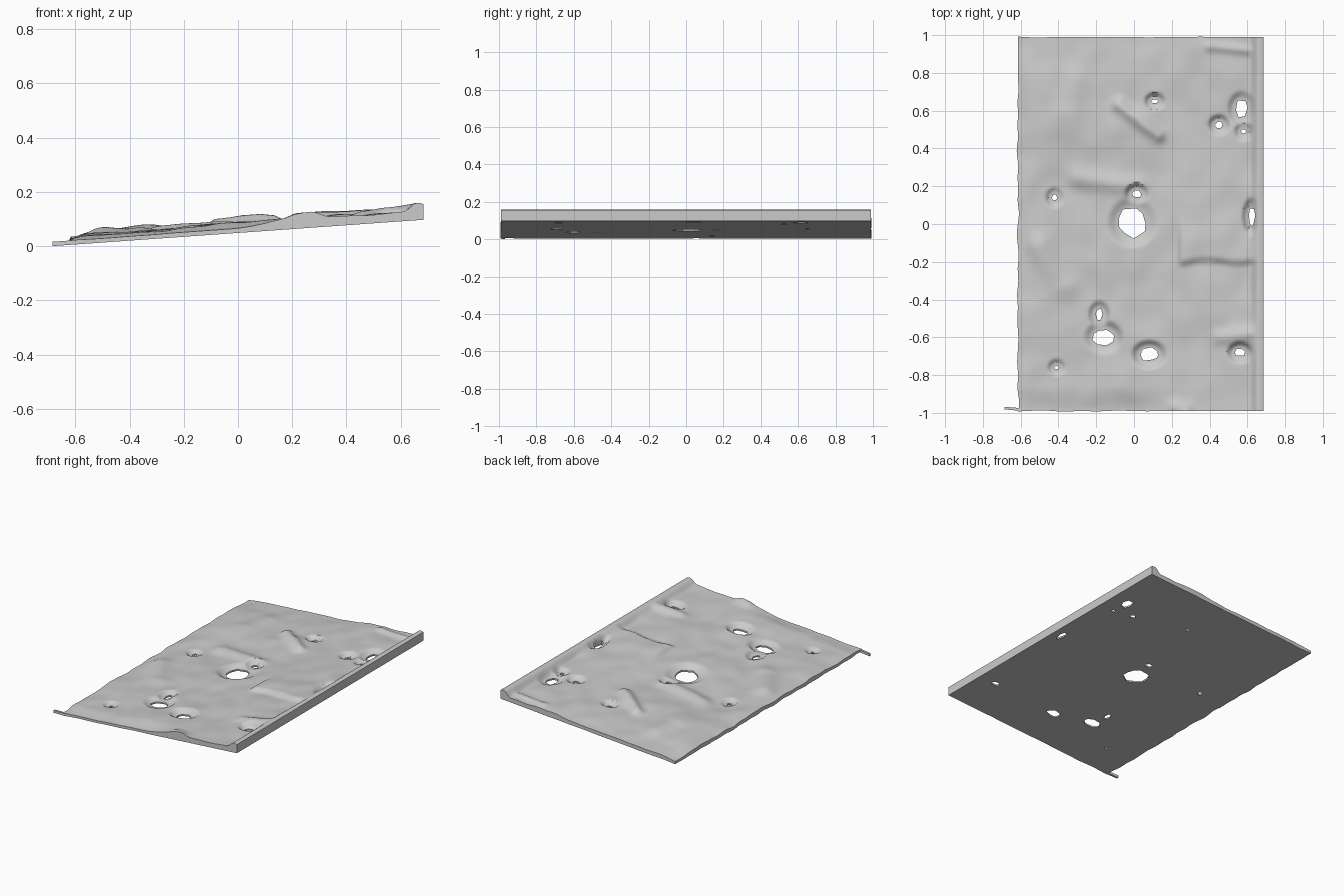
import bpy, bmesh, math, random
from mathutils import Vector, noise

random.seed(4)
if "Cube" in bpy.data.objects:
    bpy.data.objects.remove(bpy.data.objects["Cube"], do_unlink=True)

NX, NY = 120, 170
LEFT, RIGHT, HALF = -0.615, 0.685, 0.99
FULL = 0.064

stone = bpy.data.materials.new("light grey stone")
stone.use_nodes = True
stone.diffuse_color = (0.6, 0.6, 0.6, 1)
bsdf = stone.node_tree.nodes["Principled BSDF"]
bsdf.inputs["Base Color"].default_value = (0.6, 0.6, 0.6, 1)
bsdf.inputs["Roughness"].default_value = 0.8

# Holes: x, y, half width, half depth
HOLES = [
    (-0.01, 0.01, 0.08, 0.08), (0.57, 0.61, 0.035, 0.05),
    (0.45, 0.525, 0.022, 0.018), (0.58, 0.49, 0.014, 0.014),
    (0.11, 0.65, 0.02, 0.012), (0.015, 0.16, 0.026, 0.02),
    (0.625, 0.04, 0.016, 0.055), (-0.185, -0.48, 0.02, 0.034),
    (-0.16, -0.6, 0.058, 0.046), (0.08, -0.69, 0.05, 0.036),
    (0.56, -0.68, 0.03, 0.02), (-0.42, 0.14, 0.014, 0.018),
    (-0.41, -0.76, 0.012, 0.01),
]
# Ridges: start, end, width, height
RIDGES = [
    ((-0.08, 0.63), (0.13, 0.47), 0.035, 0.026),
    ((-0.3, 0.24), (0.02, 0.2), 0.05, 0.018),
    ((0.4, 0.94), (0.6, 0.92), 0.025, 0.014),
    ((-0.5, -0.12), (-0.38, -0.32), 0.07, 0.022),
    ((-0.35, 0.6), (-0.3, 0.75), 0.08, 0.014),
    ((0.46, -0.6), (0.62, -0.58), 0.04, 0.018),
    ((0.22, -0.97), (0.27, -0.99), 0.04, 0.02),
]


def step(a, b, v):
    k = min(1, max(0, (v - a) / (b - a)))
    return k * k * (3 - 2 * k)


def base(x):
    return 0.071 * (x + RIGHT)


def ridge(x, y, start, end, width, height):
    p, a, b = Vector((x, y)), Vector(start), Vector(end)
    k = min(1, max(0, (p - a).dot(b - a) / (b - a).length_squared))
    d = (p - a - (b - a) * k).length / width
    return height * math.exp(-d * d)


def thickness(x, y):
    n = noise.noise(Vector((x * 3, y * 3, 1.7)))
    m = noise.noise(Vector((x * 9, y * 7, 5.1)))
    t = 0.034 + 0.016 * n + 0.007 * m
    t += sum(ridge(x, y, *r) for r in RIDGES)
    # raised shelf with a steep front and left face
    t += 0.02 * step(0.22, 0.26, x) * step(-0.225, -0.17, y + 0.02 * m) * step(0.1, -0.1, y)
    # worn front, back and left margins
    front = step(-0.86, -0.99, y) * step(0.22, -0.02, x)
    t += (0.013 - t) * 0.85 * front
    back = step(0.9, 0.99, y) * step(0.35, 0.1, x)
    t += (0.02 - t) * 0.5 * back
    t += (0.02 + 0.012 * m - t) * 0.7 * step(-0.54, LEFT, x)
    # hollows around the holes
    for hx, hy, w, d in HOLES:
        r = math.hypot((x - hx) / (w + 0.025), (y - hy) / (d + 0.025))
        t += (0.01 - t) * step(1.35, 0.75, r)
    # straight full-height rim on the right
    t += (FULL - t) * step(0.61, 0.66, x)
    t = min(FULL, max(0.008, t))
    return t - 0.006 * step(0.665, RIGHT, x)


def finish(name, bm):
    bmesh.ops.recalc_face_normals(bm, faces=bm.faces[:])
    mesh = bpy.data.meshes.new(name)
    bm.to_mesh(mesh)
    bm.free()
    mesh.materials.append(stone)
    obj = bpy.data.objects.new(name, mesh)
    bpy.context.collection.objects.link(obj)
    return obj


# Slab: worn top surface, flat sloping underside, walls between
bm = bmesh.new()
rows = []
for j in range(NY + 1):
    row = []
    for i in range(NX + 1):
        u, v = i / NX, j / NY
        x = LEFT + (RIGHT - LEFT) * u
        y = HALF * (2 * v - 1)
        x += 0.012 * noise.noise(Vector((0, y * 9, 3))) * max(0, 1 - 12 * u)
        y += 0.009 * noise.noise(Vector((x * 7, y, 8))) * abs(2 * v - 1) ** 30 * (1 - u)
        row.append(bm.verts.new((x, y, base(x) + thickness(x, y))))
    rows.append(row)
for lower, upper in zip(rows, rows[1:]):
    for i in range(NX):
        bm.faces.new((lower[i], lower[i + 1], upper[i + 1], upper[i]))
rim = rows[0][:-1] + [r[-1] for r in rows[:-1]]
rim += rows[-1][:0:-1] + [r[0] for r in rows[:0:-1]]
under = [bm.verts.new((v.co.x, v.co.y, base(v.co.x))) for v in rim]
for k in range(len(rim)):
    n = (k + 1) % len(rim)
    bm.faces.new((rim[k], under[k], under[n], rim[n]))
bm.faces.new(under)
slab = finish("worn_slab", bm)

# Cut the ragged holes
bm = bmesh.new()
for hx, hy, w, d in HOLES:
    ring = []
    sides = 9 if w > 0.04 else 6
    for k in range(sides):
        a = math.tau * (k + random.uniform(-0.2, 0.2)) / sides
        r = random.uniform(0.85, 1.1)
        ring.append(bm.verts.new((hx + w * r * math.cos(a), hy + d * r * math.sin(a), -0.2)))
    face = bm.faces.new(ring)
    top = bmesh.ops.extrude_face_region(bm, geom=[face], use_keep_orig=True)
    bmesh.ops.translate(bm, vec=(0, 0, 0.6),
                        verts=[g for g in top["geom"] if isinstance(g, bmesh.types.BMVert)])
cutter = finish("hole_cutter", bm)
cutter.hide_render = True
cut = slab.modifiers.new("holes", "BOOLEAN")
cut.operation = "DIFFERENCE"
cut.solver = "EXACT"
cut.object = cutter
bpy.context.view_layer.objects.active = slab
slab.select_set(True)
bpy.ops.object.modifier_apply(modifier=cut.name)
bpy.data.objects.remove(cutter, do_unlink=True)

# Thin splinter sticking out at the front left corner
bm = bmesh.new()
bmesh.ops.create_cube(bm, size=1)
for v in bm.verts:
    x = -0.635 + 0.1 * v.co.x
    v.co = (x, -0.979 + 0.014 * v.co.y - 0.08 * (x + 0.635),
            base(x) + 0.016 * (v.co.z + 0.5))
splinter = finish("corner_splinter", bm)

splinter.select_set(True)
bpy.ops.object.shade_smooth_by_angle(angle=math.radians(40))
